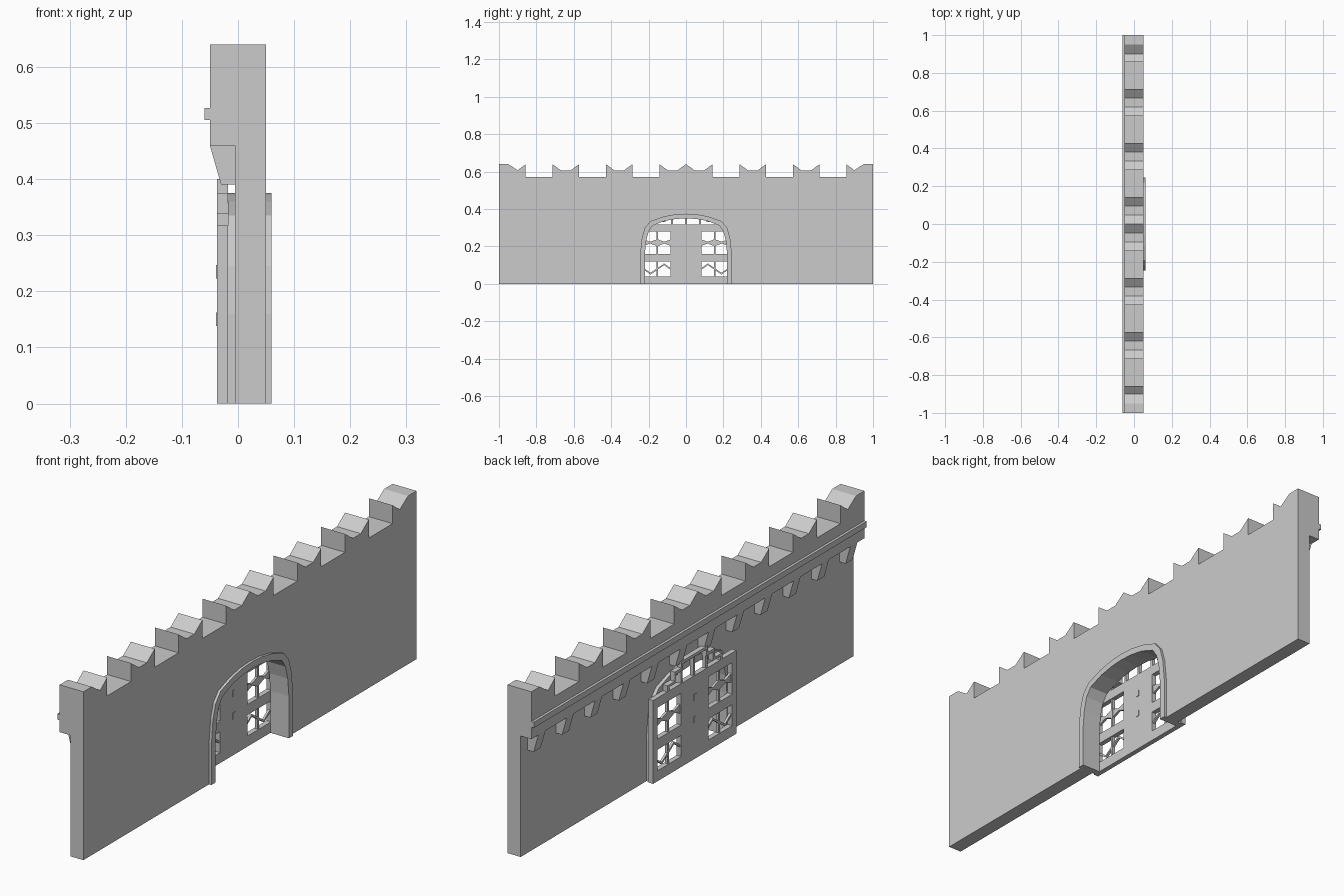
import bpy

if "Cube" in bpy.data.objects:
    bpy.data.objects.remove(bpy.data.objects["Cube"])


def prism(name, pts, x0, x1, skip=()):
    """Extrude a (y, z) outline along x; skip lists outline edges left open."""
    n = len(pts)
    verts = [(x0, y, z) for y, z in pts] + [(x1, y, z) for y, z in pts]
    area = sum(pts[i][0] * pts[(i + 1) % n][1] - pts[(i + 1) % n][0] * pts[i][1] for i in range(n))
    faces = [list(range(n))[::-1], list(range(n, 2 * n))]
    faces += [[i, (i + 1) % n, n + (i + 1) % n, n + i] for i in range(n) if i not in skip]
    if area < 0:
        faces = [f[::-1] for f in faces]
    me = bpy.data.meshes.new(name)
    me.from_pydata(verts, [], faces)
    me.update()
    ob = bpy.data.objects.new(name, me)
    bpy.context.collection.objects.link(ob)
    return ob


def box(name, y0, y1, z0, z1, x0, x1):
    return prism(name, [(y0, z0), (y1, z0), (y1, z1), (y0, z1)], x0, x1)


def mirrored(half):
    """Half outline from the +y foot to the crown at y = 0, made whole."""
    return half + [(-y, z) for y, z in half[::-1] if y > 0]


def flip(pts, s):
    return [(y * s, z) for y, z in pts]


inner = mirrored([(.22, 0), (.22, .16), (.213, .23), (.2, .28), (.178, .312),
                  (.115, .336), (.055, .347), (0, .35)])
outer = mirrored([(.245, 0), (.245, .16), (.236, .245), (.22, .3), (.19, .335),
                  (.12, .36), (.057, .372), (0, .375)])

# Lower wall with arched opening
prism("lower_wall", [(1, 0), (1, .46), (-1, .46), (-1, 0)] + inner[::-1], -.005, .05, skip=(1,))

# Upper wall with notched battlements
u = 1 / 7
half = [(1, .46), (1, .64), (.95, .64), (.9, .607), (6 * u, .64), (6 * u, .57)]
for k in (5, 3):
    a, b = k * u, (k - 1) * u
    half += [(a, .57), (a, .64), (a - .048, .605), (b + .048, .605), (b, .64), (b, .57)]
half += [(u, .57), (u, .64), (u - .048, .605), (.048, .605), (0, .64)]
pts = mirrored(half)
prism("upper_wall", pts, -.05, .05, skip=(len(pts) - 1,))

# Underside of the overhang
me = bpy.data.meshes.new("overhang_underside")
me.from_pydata([(-.05, -1, .46), (-.05, 1, .46), (-.005, 1, .46), (-.005, -1, .46)], [], [(0, 1, 2, 3)])
bpy.context.collection.objects.link(bpy.data.objects.new("overhang_underside", me))

# String course
box("string_course", -1, 1, .505, .527, -.06, -.05)

# Tapered corbels under the overhang
for i in range(12):
    c = -.937 + i * 1.874 / 11
    ob = box("corbel", c - .021, c + .021, .39, .46, -.05, -.005)
    for v in ob.data.vertices:
        if v.co.z < .4 and v.co.x < -.04:
            v.co.x = -.03

# Arch surrounds on both faces
for name, x0, x1 in (("front_arch_trim", .05, .06), ("back_arch_trim", -.018, -.005)):
    prism(name, outer + inner[::-1], x0, x1)

# Door centre panel and rails
X0, X1 = -.037, -.018
box("door_panel", -.082, .082, 0, .317, X0, X1)
for s in (1, -1):
    def sbox(name, a, b, z0, z1, x0, x1):
        box(name, min(a * s, b * s), max(a * s, b * s), z0, z1, x0, x1)
    sbox("door_stile", .225, .25, 0, .317, X0, X1)
    for z0, z1 in ((0, .04), (.12, .16), (.28, .317)):
        sbox("door_rail", .082, .225, z0, z1, X0, X1)
    # Window mullion and zigzag bars
    for z0, z1 in ((.04, .12), (.16, .28)):
        sbox("window_mullion", .149, .158, z0, z1, -.033, -.022)
    for a, b in ((.082, .149), (.158, .225)):
        m = (a + b) / 2
        prism("window_bar", flip([(a, .203), (m, .216), (b, .203), (b, .237),
                                  (m, .225), (a, .237)], s), -.032, -.023)
    zig = [(.082, .075), (.117, .1), (.153, .075), (.19, .05), (.225, .075)]
    prism("window_zigzag", flip(zig + [(y, z + .009) for y, z in zig[::-1]], s), -.032, -.023)

# Stepped fanlight above the door
steps = mirrored([(.165, .317), (.165, .34), (.12, .34), (.12, .375), (.08, .375), (.08, .4), (0, .4)])
holes = mirrored([(.153, .317), (.153, .331), (.109, .331), (.109, .364), (.07, .364), (.07, .389), (0, .389)])
prism("fanlight_frame", steps + holes[::-1], X0, X1)
for c, top in ((-.075, .364), (0, .39), (.075, .364)):
    box("fanlight_bar", c - .005, c + .005, .317, top, -.034, -.021)

# Door latch plates
for z in (.15, .235):
    box("latch_plate", -.007, .007, z - .012, z + .012, -.039, -.016)
